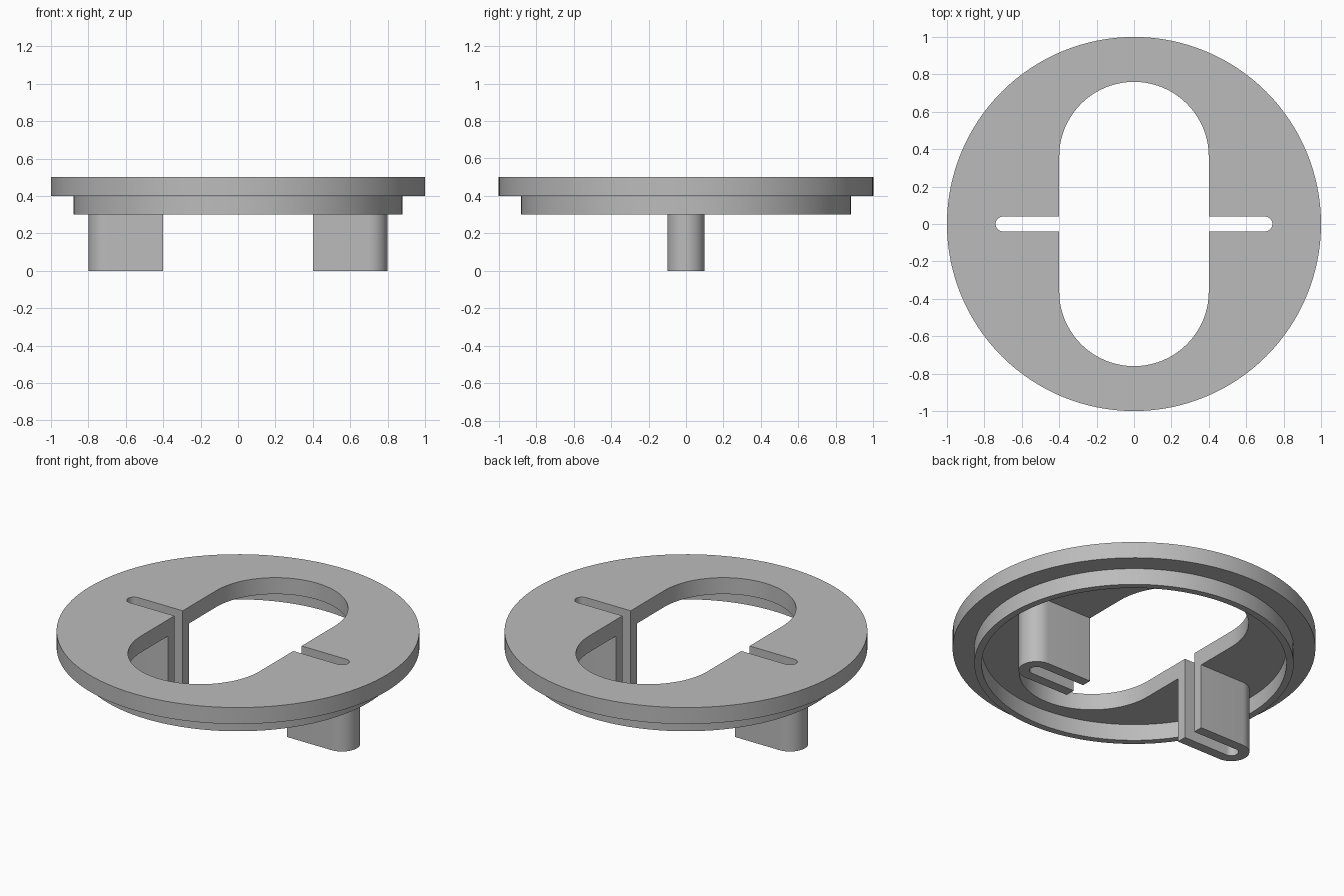
import bpy
import bmesh
from math import sin, cos, radians

cube = bpy.data.objects.get("Cube")
if cube:
    bpy.data.objects.remove(cube, do_unlink=True)

# One plain grey for the whole fitting
grey = bpy.data.materials.new("plain_grey")
grey.use_nodes = True
colour = (0.5, 0.5, 0.5, 1)
grey.diffuse_color = colour
grey.node_tree.nodes["Principled BSDF"].inputs["Base Color"].default_value = colour


def arc(cx, cy, r, start, end, steps):
    """Points along an arc, angles in degrees."""
    angles = [radians(start + (end - start) * i / steps) for i in range(steps + 1)]
    return [(cx + r * cos(a), cy + r * sin(a)) for a in angles]


def circle(r):
    return arc(0, 0, r, 0, 360, 128)[:-1]


def plate(name, outlines, bottom, top):
    """Solid between two heights from an outline and optional hole outlines."""
    bm = bmesh.new()
    rims = {bottom: [], top: []}
    for points in outlines:
        n = len(points)
        low = [bm.verts.new((x, y, bottom)) for x, y in points]
        high = [bm.verts.new((x, y, top)) for x, y in points]
        for i in range(n):
            j = (i + 1) % n
            bm.faces.new((low[i], low[j], high[j], high[i]))
            rims[bottom].append(bm.edges.get((low[i], low[j])))
            rims[top].append(bm.edges.get((high[i], high[j])))
    for edges in rims.values():
        bmesh.ops.triangle_fill(bm, edges=edges, use_beauty=True, normal=(0, 0, 1))
    bmesh.ops.recalc_face_normals(bm, faces=bm.faces)
    mesh = bpy.data.meshes.new(name)
    bm.to_mesh(mesh)
    bm.free()
    mesh.materials.append(grey)
    obj = bpy.data.objects.new(name, mesh)
    bpy.context.collection.objects.link(obj)
    bpy.ops.object.select_all(action='DESELECT')
    obj.select_set(True)
    bpy.context.view_layer.objects.active = obj
    bpy.ops.object.shade_smooth_by_angle(angle=radians(30))


# Shared dimensions
half_width, end_centre = 0.4, 0.36
slot_r, holder_r, slot_end = 0.04, 0.1, 0.7

# Flange with the oblong opening and its two side slots
opening = (arc(0, end_centre, half_width, 0, 180, 40)
           + [(-half_width, slot_r)]
           + arc(-slot_end, 0, slot_r, 90, 270, 16)
           + [(-half_width, -slot_r)]
           + arc(0, -end_centre, half_width, 180, 360, 40)
           + [(half_width, -slot_r)]
           + arc(slot_end, 0, slot_r, -90, 90, 16)
           + [(half_width, slot_r)])
plate("flange", [circle(1), opening], 0.4, 0.5)

# Thin locating lip under the flange
plate("locating_lip", [circle(0.88), circle(0.84)], 0.3, 0.4)

# U-shaped slotted holders on both sides
holder = ([(half_width, -holder_r)]
          + arc(slot_end, 0, holder_r, -90, 90, 20)
          + [(half_width, holder_r), (half_width, slot_r)]
          + arc(slot_end, 0, slot_r, 90, -90, 16)
          + [(half_width, -slot_r)])
for side, name in ((1, "left_holder"), (-1, "right_holder")):
    plate(name, [[(side * x, y) for x, y in holder]], 0, 0.4)
